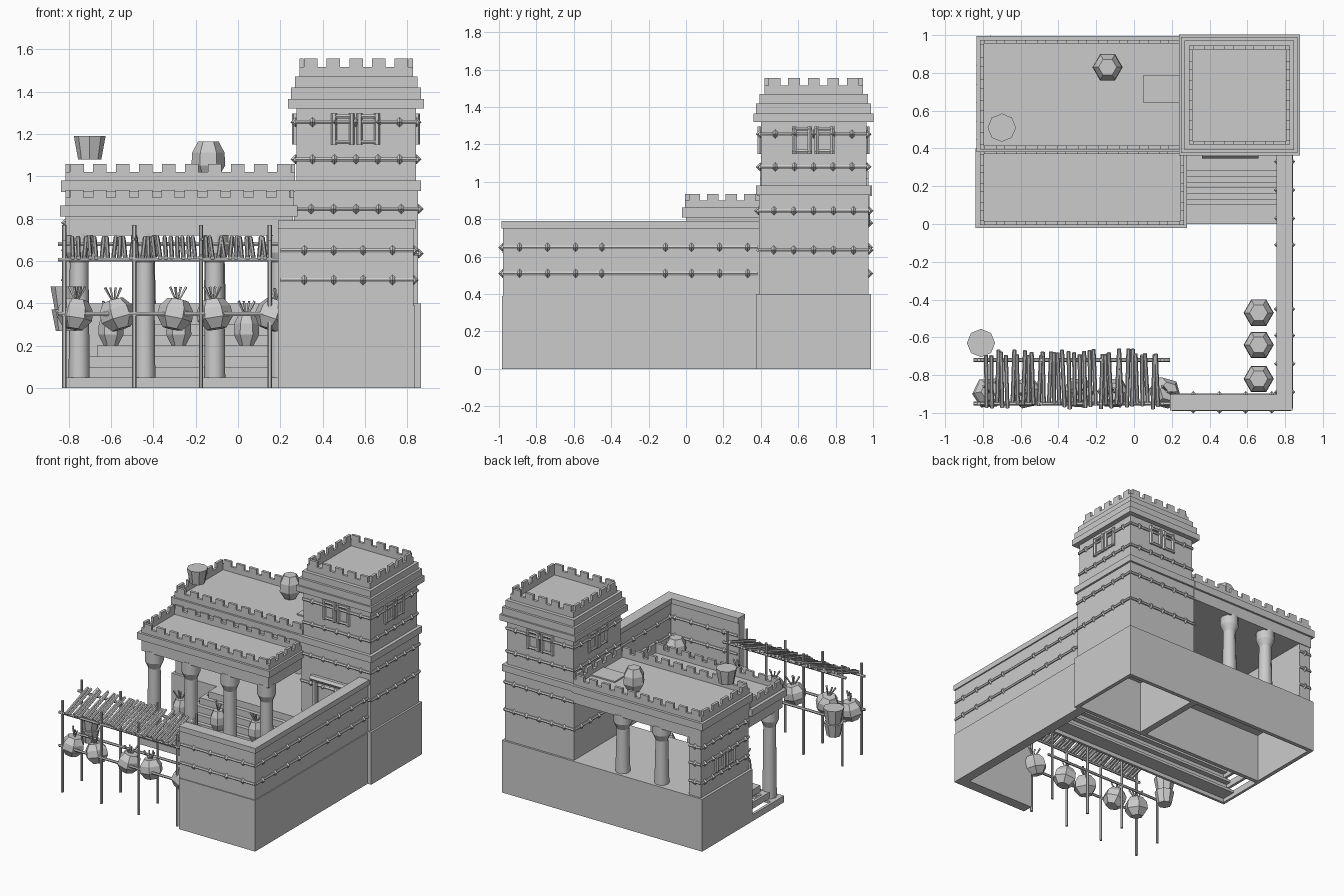
import bpy, math, random
from mathutils import Vector

random.seed(4)
cube = bpy.data.objects.get("Cube")
if cube:
    bpy.data.objects.remove(cube)

stone = bpy.data.materials.new("grey_stone")
stone.use_nodes = True
GREY = (0.6, 0.6, 0.6, 1)
stone.diffuse_color = GREY
stone.node_tree.nodes["Principled BSDF"].inputs["Base Color"].default_value = GREY


class Part:
    """Collects simple solids into one named mesh."""
    def __init__(self, name):
        self.name, self.verts, self.faces = name, [], []

    def add(self, verts, faces):
        n = len(self.verts)
        self.verts += [tuple(v) for v in verts]
        self.faces += [[i + n for i in f] for f in faces]

    def prism(self, bottom, top):
        n = len(bottom)
        sides = [(i, (i + 1) % n, n + (i + 1) % n, n + i) for i in range(n)]
        self.add(bottom + top, sides + [tuple(range(n))[::-1], tuple(range(n, 2 * n))])

    def box(self, x0, x1, y0, y1, z0, z1):
        rect = [(x0, y0), (x1, y0), (x1, y1), (x0, y1)]
        self.prism([(x, y, z0) for x, y in rect], [(x, y, z1) for x, y in rect])

    def frame(self, x0, x1, y0, y1, z0, z1, t):
        self.box(x0, x1, y0, y0 + t, z0, z1)
        self.box(x0, x1, y1 - t, y1, z0, z1)
        self.box(x0, x0 + t, y0 + t, y1 - t, z0, z1)
        self.box(x1 - t, x1, y0 + t, y1 - t, z0, z1)

    def rod(self, a, b, r, r2=None, n=6):
        a, b = Vector(a), Vector(b)
        q = (b - a).to_track_quat('Z', 'Y')
        ring = [Vector((math.cos(math.tau * i / n), math.sin(math.tau * i / n), 0)) for i in range(n)]
        self.prism([a + q @ (v * r) for v in ring],
                   [b + q @ (v * (r if r2 is None else r2)) for v in ring])

    def lathe(self, base, axis, profile, n=6):
        base, axis = Vector(base), Vector(axis).normalized()
        for (r0, h0), (r1, h1) in zip(profile, profile[1:]):
            self.rod(base + axis * h0, base + axis * h1, r0, r1, n)

    def stud(self, c, r=0.024):
        c = Vector(c)
        v = [c + Vector(d) * r for d in ((1, 0, 0), (0, 1, 0), (-1, 0, 0), (0, -1, 0), (0, 0, 1), (0, 0, -1))]
        self.add(v, [(i, (i + 1) % 4, 4) for i in range(4)] + [((i + 1) % 4, i, 5) for i in range(4)])

    def band(self, a, b, fractions):
        a, b = Vector(a), Vector(b)
        self.rod(a, b, 0.011)
        for f in fractions:
            self.stud(a.lerp(b, f))

    def build(self, smooth=False):
        me = bpy.data.meshes.new(self.name)
        me.from_pydata(self.verts, [], self.faces)
        me.materials.append(stone)
        ob = bpy.data.objects.new(self.name, me)
        bpy.context.collection.objects.link(ob)
        if smooth:
            bpy.ops.object.select_all(action='DESELECT')
            bpy.context.view_layer.objects.active = ob
            ob.select_set(True)
            bpy.ops.object.shade_smooth_by_angle(angle=math.radians(40))
        return ob


def battlement(name, x0, x1, y0, y1, z0, z1, z2, step=0.11, t=0.02):
    """Low parapet with evenly spaced merlons on all four sides."""
    p = Part(name)
    p.frame(x0, x1, y0, y1, z0, z1, t)
    for lo, hi, along_x in ((x0, x1, True), (y0, y1, False)):
        n = round((hi - lo) / step)
        s = (hi - lo) / n
        for i in range(n):
            a, b = lo + s * (i + 0.2), lo + s * (i + 0.8)
            for e in ((y0, y1 - t) if along_x else (x0, x1 - t)):
                p.box(*((a, b, e, e + t) if along_x else (e, e + t, a, b)), z1, z2)
    p.build()


EVEN = (0.08, 0.25, 0.42, 0.59, 0.76, 0.93)


def studded_ring(p, x0, x1, y0, y1, z, fr=(0.14, 0.32, 0.5, 0.68, 0.86)):
    c = [(x0, y0, z), (x1, y0, z), (x1, y1, z), (x0, y1, z)]
    for i in range(4):
        p.band(c[i], c[(i + 1) % 4], fr)


def window(p, centre, along, z0, z1):
    """Twin shutters with round posts, lintel and sill rolls."""
    c, d = Vector(centre), Vector(along)
    for side in (-1, 1):
        m = c + d * 0.06 * side
        for o in (-0.042, 0.042):
            q = m + d * o
            p.rod((q.x, q.y, z0), (q.x, q.y, z1), 0.014)
        for z in (z0 + 0.012, z1 - 0.012):
            a, b = m - d * 0.05, m + d * 0.05
            p.rod((a.x, a.y, z), (b.x, b.y, z), 0.011)


# Tower: base, two tapering stages, stepped crown
tower = Part("tower_body")
tower.frame(0.25, 0.865, 0.375, 0.99, 0, 0.4, 0.03)
for inset, z0, z1 in ((0.015, 0.4, 0.93), (0.0, 0.93, 0.98), (0.025, 0.98, 1.32),
                      (-0.013, 1.32, 1.365), (0.0, 1.365, 1.42), (0.018, 1.42, 1.47)):
    tower.box(0.25 + inset, 0.865 - inset, 0.375 + inset, 0.99 - inset, z0, z1)
tower.build()
battlement("tower_battlement", 0.29, 0.825, 0.42, 0.945, 1.47, 1.515, 1.555)
trim = Part("tower_studded_bands")
for z in (0.635, 0.845):
    studded_ring(trim, 0.262, 0.853, 0.387, 0.978, z)
for z in (1.08, 1.255):
    studded_ring(trim, 0.272, 0.843, 0.397, 0.968, z)
trim.build()
wins = Part("tower_windows")
for centre, along in (((0.555, 0.395, 0), (1, 0, 0)), ((0.555, 0.97, 0), (1, 0, 0)),
                      ((0.27, 0.68, 0), (0, 1, 0)), ((0.845, 0.68, 0), (0, 1, 0))):
    window(wins, centre, along, 1.15, 1.295)
wins.build(True)
door = Part("tower_doorway")
for x in (0.39, 0.63):
    door.rod((x, 0.375, 0.39), (x, 0.375, 0.68), 0.018)
door.rod((0.36, 0.37, 0.69), (0.66, 0.37, 0.69), 0.024)
door.box(0.41, 0.61, 0.382, 0.4, 0.4, 0.67)
door.build(True)

# Courtyard wall on the right and front
wall = Part("courtyard_wall")
wall.box(0.76, 0.835, -0.985, 0.39, 0, 0.39)
wall.box(0.19, 0.76, -0.985, -0.905, 0, 0.39)
wall.box(0.765, 0.828, -0.978, 0.39, 0.39, 0.75)
wall.box(0.19, 0.765, -0.978, -0.91, 0.39, 0.75)
wall.box(0.755, 0.838, -0.987, 0.39, 0.75, 0.79)
wall.box(0.19, 0.755, -0.987, -0.902, 0.75, 0.79)
wall.build()
bands = Part("wall_studded_bands")
side_studs = [(y + 0.978) / 1.36 for y in (-0.89, -0.74, -0.59, -0.45, -0.11, 0.03, 0.18, 0.33)]
for z in (0.51, 0.65):
    for x in (0.765, 0.83):
        bands.band((x, -0.978, z), (x, 0.382, z), side_studs)
    for y in (-0.98, -0.908):
        bands.band((0.2, y, z), (0.83, y, z), (0.18, 0.4, 0.62, 0.84))
bands.build()

# Terrace base and floor
terrace = Part("terrace_base")
terrace.frame(-0.83, 0.26, 0.38, 0.99, 0, 0.37, 0.03)
terrace.box(-0.83, 0.26, 0.38, 0.99, 0.37, 0.4)
terrace.build()

# Steps rising to the terrace, stepped in on the left end as well
steps = Part("entrance_steps")
for k in range(8):
    y = 0.0 if k == 0 else 0.07 + 0.03 * k
    x, z = -0.83 + 0.055 * k, 0.05 * k
    steps.box(x, 0.76, y, 0.13 + 0.03 * k if k < 7 else 0.38, z + 0.03, z + 0.05)
    steps.box(x, 0.76, y, y + 0.02, z, z + 0.03)
    steps.box(x, x + 0.02, y + 0.02, 0.38, z, z + 0.05)
steps.build()

# Hall: left wall, lintel, roof
hall = Part("hall_walls_and_roof")
hall.box(-0.81, -0.71, 0.4, 0.975, 0.4, 0.84)
hall.box(-0.815, 0.27, 0.395, 0.98, 0.84, 0.925)
hall.box(-0.835, 0.27, 0.38, 0.995, 0.925, 0.98)
hall.box(0.05, 0.26, 0.64, 0.79, 0.98, 0.99)
hall.build()
battlement("hall_battlement", -0.815, 0.27, 0.395, 0.975, 0.98, 1.02, 1.057)
deco = Part("hall_bands_and_windows")
for z in (0.51, 0.65, 0.78):
    deco.band((-0.812, 0.4, z), (-0.812, 0.975, z), EVEN)
    deco.band((-0.81, 0.976, z), (-0.71, 0.976, z), (0.5,))
window(deco, (-0.815, 0.69, 0), (0, 1, 0), 0.53, 0.65)
deco.build()

# Porch roof
porch = Part("porch_roof")
porch.box(-0.815, 0.26, 0.0, 0.4, 0.72, 0.81)
porch.box(-0.84, 0.28, -0.022, 0.4, 0.81, 0.862)
porch.build()
battlement("porch_battlement", -0.815, 0.265, -0.005, 0.39, 0.862, 0.9, 0.935)

# Columns, front row and back row
cols = Part("columns")
for x in (-0.75, -0.44, -0.11, 0.2):
    cols.lathe((x, 0.06, 0.05), (0, 0, 1), [(0.05, 0), (0.044, 0.54), (0.066, 0.59), (0.066, 0.68)], 10)
for x in (-0.44, -0.11):
    cols.lathe((x, 0.92, 0.4), (0, 0, 1), [(0.052, 0), (0.044, 0.33), (0.066, 0.38), (0.066, 0.45)], 10)
cols.build(True)

# Pergola: poles, rails, sticks
pergola = Part("pergola_frame")
for x in (-0.82, -0.49, -0.175, 0.15):
    pergola.rod((x, -0.95, 0), (x, -0.95, 0.7), 0.01)
    pergola.rod((x, -0.72, 0), (x, -0.72, 0.77), 0.01)
for y, z in ((-0.95, 0.605), (-0.72, 0.68), (-0.95, 0.35), (-0.72, 0.35)):
    pergola.rod((-0.85, y, z), (0.19, y, z), 0.01)
pergola.build(True)
sticks = Part("pergola_sticks")
for i in range(34):
    x = -0.78 + 0.0275 * i
    front, back = -0.96 + random.uniform(-0.02, 0.02), -0.68 + random.uniform(-0.02, 0.02)
    sticks.rod((x, front, 0.615), (x + random.uniform(-0.015, 0.015), back, 0.71), 0.011)
sticks.build()


# Pots: some hold stems, some hang tilted
def pot(p, base, r, h, tilt=(0, 0), stems=0):
    axis = Vector((tilt[0], tilt[1], 1)).normalized()
    p.lathe(base, axis, [(r * 0.55, 0), (r, h * 0.35), (r * 0.95, h * 0.7), (r * 0.6, h)])
    top = Vector(base) + axis * h
    for i in range(stems):
        d = Vector(((i - (stems - 1) / 2) * 0.025, random.uniform(-0.03, 0.03), 0.06))
        p.rod(top - axis * 0.02, top + d, 0.003, 0.007, 4)


hung = Part("hanging_pots")
for x, t in ((-0.78, 0.15), (-0.55, -0.3), (-0.31, 0.2), (-0.1, -0.15), (0.14, 0.35)):
    pot(hung, (x, -0.9, 0.28), 0.085, 0.14, (t, 0.1), 4)
hung.build()
jars = Part("standing_jars")
for x in (-0.6, -0.28, 0.04):
    pot(jars, (x, 0.16, 0.2), 0.06, 0.15, (0, 0), 4)
for y in (-0.47, -0.64, -0.82):
    pot(jars, (0.66, y, 0.4), 0.08, 0.15)
pot(jars, (-0.14, 0.83, 0.99), 0.08, 0.175)
for x, y, z in ((-0.7, 0.51, 1.08), (-0.81, -0.63, 0.37)):
    jars.lathe((x, y, z), (0, 0, 1), [(0.055, 0), (0.075, 0.11)], 8)
jars.lathe((-0.81, -0.63, 0.27), (0, 0, 1), [(0.05, 0), (0.07, 0.1)], 8)
jars.build()
